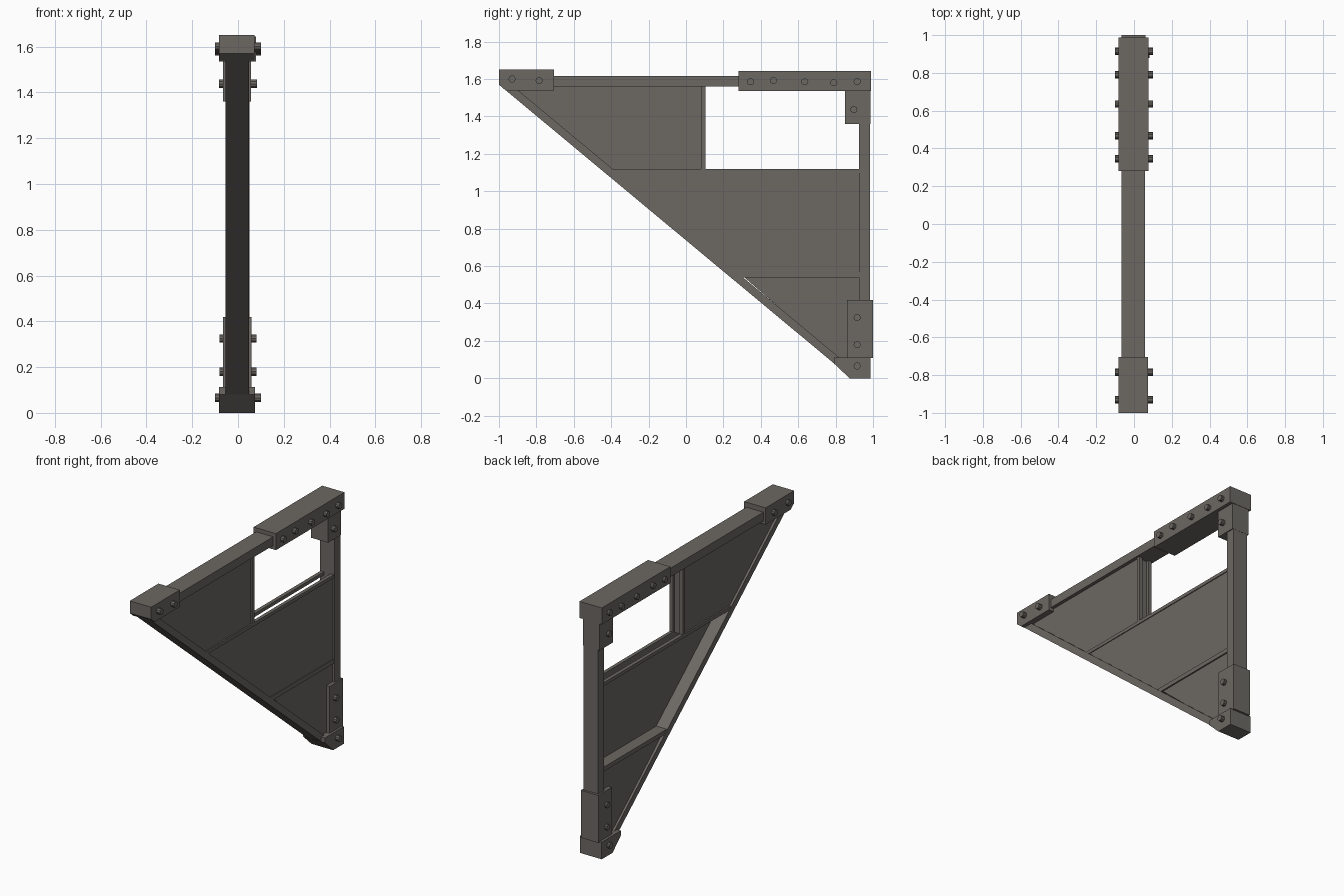
import bpy, bmesh, math

metal = bpy.data.materials.new("dark_warm_grey")
metal.diffuse_color = (0.15, 0.138, 0.124, 1)


def prism(name, pts, x0, x1):
    """Extrude a (y, z) outline from x0 to x1."""
    bm = bmesh.new()
    f = bm.faces.new([bm.verts.new((x0, y, z)) for y, z in pts])
    r = bmesh.ops.extrude_face_region(bm, geom=[f])
    for v in r["geom"]:
        if isinstance(v, bmesh.types.BMVert):
            v.co.x = x1
    bmesh.ops.recalc_face_normals(bm, faces=bm.faces)
    me = bpy.data.meshes.new(name)
    bm.to_mesh(me)
    bm.free()
    me.materials.append(metal)
    ob = bpy.data.objects.new(name, me)
    bpy.context.collection.objects.link(ob)
    return ob


def box(name, y0, y1, z0, z1, x0, x1):
    return prism(name, [(y0, z0), (y1, z0), (y1, z1), (y0, z1)], x0, x1)


def diag(y):
    """Height of the diagonal's lower edge at y."""
    return 1.57 - 0.832 * (y + 1)


# main frame beams
box("top_beam", -0.98, 0.97, 1.56, 1.617, -0.065, 0.058)
box("back_post", 0.925, 0.985, 0.05, 1.56, -0.055, 0.05)
prism("diagonal_brace", [(-0.995, diag(-0.995)), (0.83, diag(0.83)),
                         (0.83, diag(0.83) + 0.055), (-0.93, diag(-0.93) + 0.055)],
      -0.055, 0.048)

# sleeves around the joints
prism("tip_sleeve", [(-1, 1.65), (-0.705, 1.65), (-0.705, 1.54), (-0.965, 1.54), (-1, 1.57)],
      -0.082, 0.073)
box("top_sleeve", 0.28, 0.988, 1.535, 1.643, -0.083, 0.078)
box("upper_post_sleeve", 0.85, 0.986, 1.36, 1.54, -0.066, 0.056)
box("lower_post_sleeve", 0.86, 1.0, 0.108, 0.418, -0.066, 0.06)
prism("foot_cap", [(0.875, 0), (0.987, 0), (0.987, 0.112), (0.79, 0.112), (0.79, 0.08)],
      -0.082, 0.075)

# sheet panels: the upper and lower fill the frame, the middle sits on one side
prism("upper_panel", [(-0.95, 1.565), (0.085, 1.565), (0.085, 1.11), (-0.38, 1.11)], -0.04, 0.036)
prism("middle_panel", [(-0.38, 1.105), (0.93, 1.105), (0.93, 0.56), (0.27, 0.56)], 0.026, 0.04)
prism("lower_panel", [(0.3, 0.55), (0.93, 0.55), (0.93, 0.1), (0.82, 0.1)], -0.04, 0.036)

# paired thin rails on both faces
for side, x0, x1 in (("left", -0.05, -0.026), ("right", 0.022, 0.045)):
    box("middle_rail_" + side, -0.4, 0.93, 1.098, 1.12, x0, x1)
    box("window_stile_" + side, 0.08, 0.104, 1.11, 1.565, x0, x1)
box("lower_rail", 0.27, 0.93, 0.54, 0.568, -0.05, 0.045)

# bolts passing through the sleeves: y, z, half length
bolts = [(-0.93, 1.6, 0.1), (-0.785, 1.592, 0.1), (0.345, 1.585, 0.1), (0.467, 1.592, 0.1),
         (0.635, 1.585, 0.1), (0.79, 1.58, 0.1), (0.915, 1.587, 0.1), (0.897, 1.437, 0.082),
         (0.915, 0.325, 0.08), (0.915, 0.18, 0.08), (0.915, 0.066, 0.1)]
for y, z, h in bolts:
    ring = [(y + 0.019 * math.cos(a), z + 0.019 * math.sin(a))
            for a in (i * math.tau / 10 for i in range(10))]
    prism("bolt", ring, -h, h)
